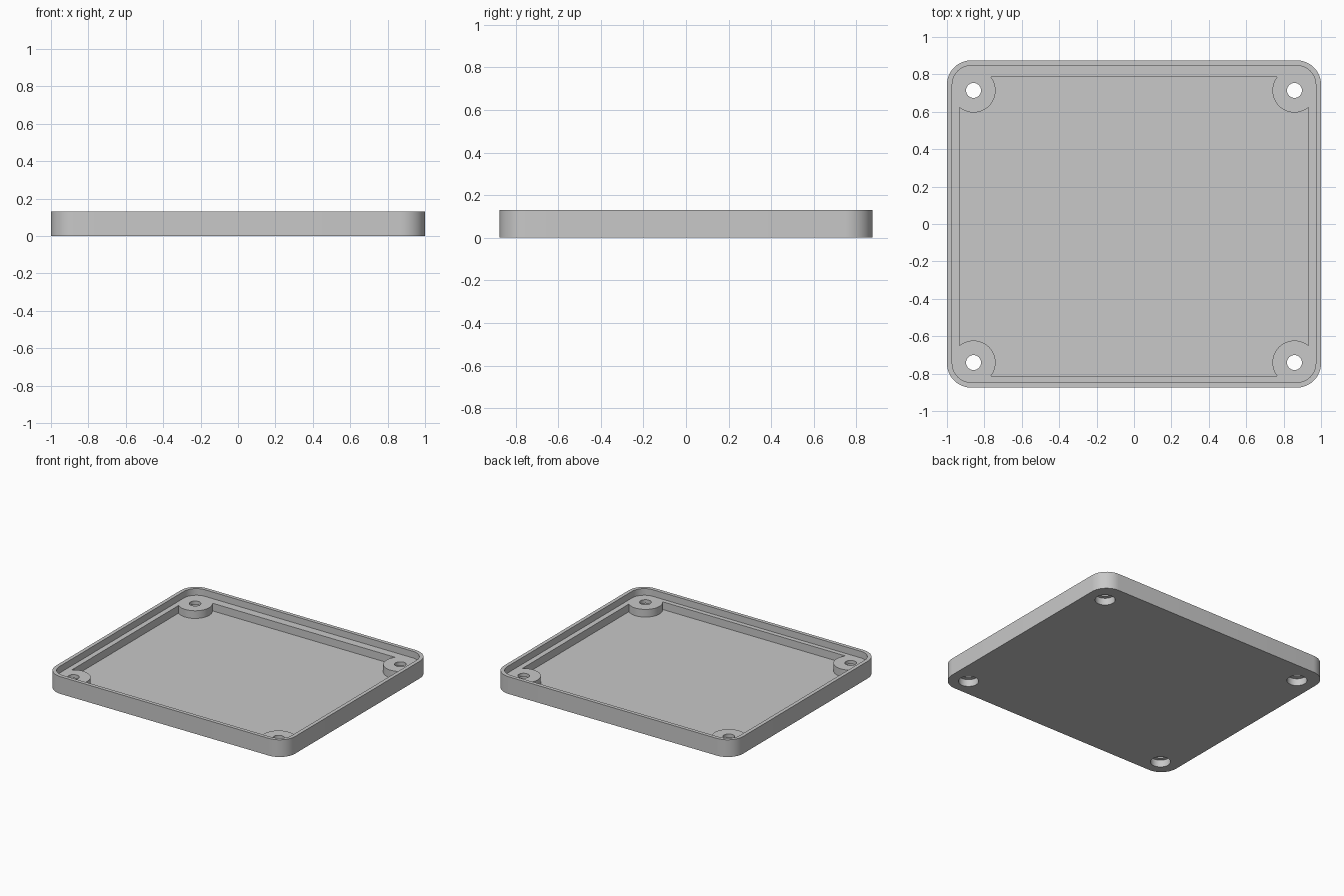
import bpy, math

if "Cube" in bpy.data.objects:
    bpy.data.objects.remove(bpy.data.objects["Cube"], do_unlink=True)

HX, HY, HEIGHT = 1.0, 0.875, 0.13      # outer half sizes and height
LEDGE, FLOOR = 0.08, 0.022             # step below the rim, inner floor
SCREWS = [(x, y) for x in (-0.858, 0.858) for y in (-0.741, 0.714)]

grey = bpy.data.materials.new("light grey")
grey.use_nodes = True
grey.diffuse_color = (0.58, 0.58, 0.58, 1)
grey.node_tree.nodes["Principled BSDF"].inputs["Base Color"].default_value = grey.diffuse_color


def prism(name, outline, z0, z1):
    """Extrude a counter-clockwise outline between two heights."""
    n = len(outline)
    verts = [(x, y, z) for z in (z0, z1) for x, y in outline]
    faces = [tuple(reversed(range(n))), tuple(range(n, 2 * n))]
    faces += [(i, (i + 1) % n, n + (i + 1) % n, n + i) for i in range(n)]
    mesh = bpy.data.meshes.new(name)
    mesh.from_pydata(verts, [], faces)
    mesh.materials.append(grey)
    obj = bpy.data.objects.new(name, mesh)
    bpy.context.collection.objects.link(obj)
    return obj


def rounded(hx, hy, r, steps=12):
    points = []
    for k, (sx, sy) in enumerate([(1, 1), (-1, 1), (-1, -1), (1, -1)]):
        for i in range(steps + 1):
            a = math.pi / 2 * (k + i / steps)
            points.append((sx * (hx - r) + r * math.cos(a), sy * (hy - r) + r * math.sin(a)))
    return points


def circle(centre, r, n=48):
    return [(centre[0] + r * math.cos(math.tau * i / n),
             centre[1] + r * math.sin(math.tau * i / n)) for i in range(n)]


def cut(target, cutter):
    """Subtract the cutter, bake the result and remove the cutter."""
    mod = target.modifiers.new("cut", "BOOLEAN")
    mod.operation, mod.solver, mod.object = "DIFFERENCE", "EXACT", cutter
    bpy.context.view_layer.update()
    graph = bpy.context.evaluated_depsgraph_get()
    baked = bpy.data.meshes.new_from_object(target.evaluated_get(graph))
    target.modifiers.clear()
    target.data = baked
    bpy.data.objects.remove(cutter, do_unlink=True)


# Rounded tray with a stepped rim
tray = prism("tray", rounded(HX, HY, 0.13), 0, HEIGHT)
cut(tray, prism("rim_recess", rounded(0.972, 0.847, 0.102), LEDGE, HEIGHT + 0.1))

# Square pocket that leaves round screw bosses in its corners
pocket = prism("pocket", [(-0.933, -0.813), (0.933, -0.813), (0.933, 0.786), (-0.933, 0.786)],
               FLOOR, LEDGE + 0.02)
for spot in SCREWS:
    cut(pocket, prism("boss", circle(spot, 0.118), -0.1, 0.3))
cut(tray, pocket)

# Screw holes, counterbored from underneath
for spot in SCREWS:
    cut(tray, prism("screw_hole", circle(spot, 0.04), -0.1, 0.3))
    cut(tray, prism("counterbore", circle(spot, 0.069), -0.1, 0.053))

# Smooth the round walls, keep the edges sharp
bpy.ops.object.select_all(action="DESELECT")
tray.select_set(True)
bpy.context.view_layer.objects.active = tray
bpy.ops.object.shade_smooth_by_angle(angle=math.radians(30))
